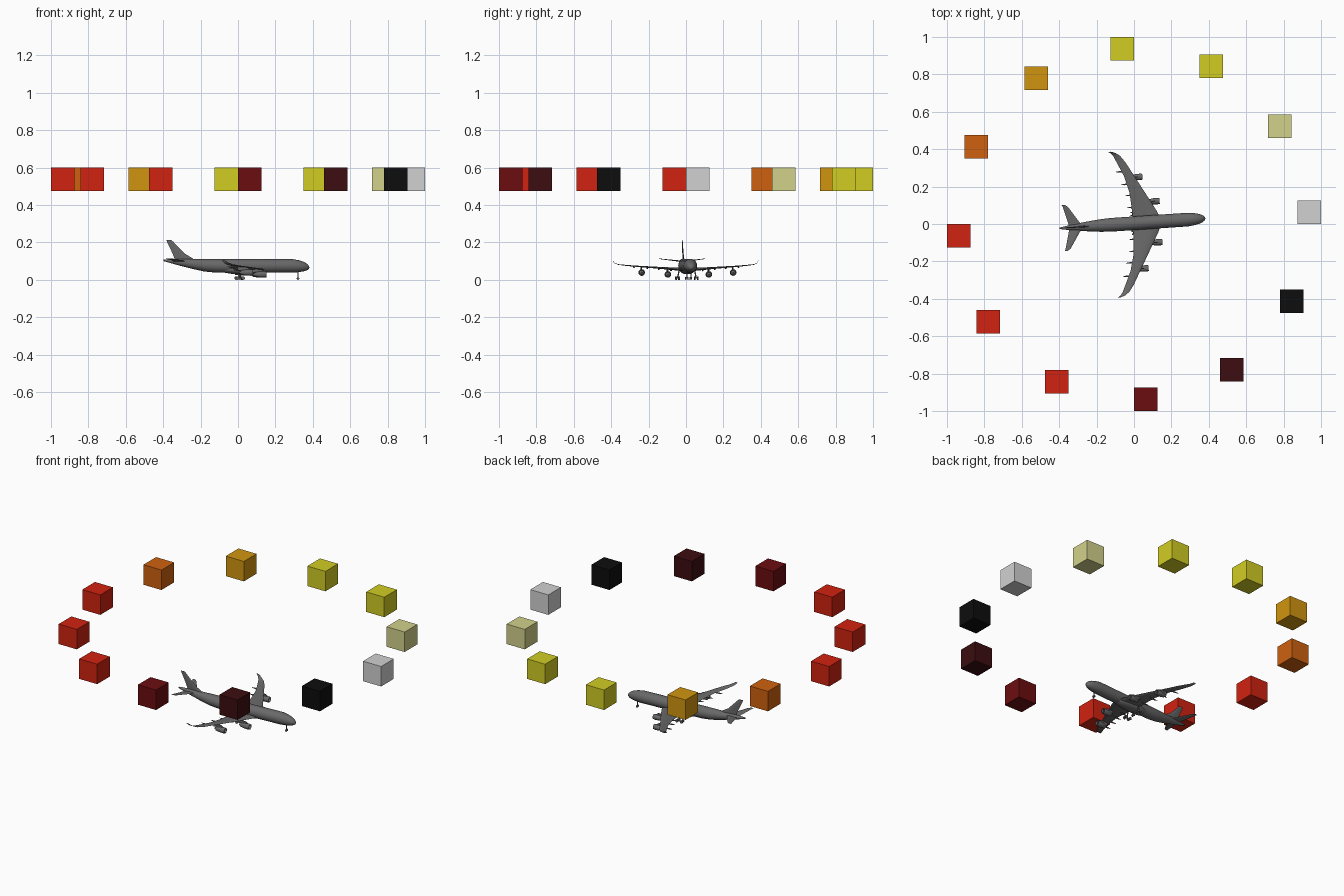
import bpy, bmesh
from math import sin, cos, pi, radians
from mathutils import Matrix, Vector

if "Cube" in bpy.data.objects:
    bpy.data.objects.remove(bpy.data.objects["Cube"])

TURN = radians(3.9)
PLACE = Matrix.Rotation(TURN, 4, 'Z') @ Matrix.Translation((0, 0.004, 0))


def material(name, r, g, b):
    m = bpy.data.materials.new(name)
    m.use_nodes = True
    m.diffuse_color = (r, g, b, 1)
    m.node_tree.nodes["Principled BSDF"].inputs["Base Color"].default_value = (r, g, b, 1)
    return m


white = material("soft_white", .64, .64, .64)
pale = material("pale_yellow", .64, .64, .26)
yellow = material("yellow", .64, .61, .017)
amber = material("amber", .64, .3, .005)
orange = material("orange", .62, .12, .005)
red = material("red", .64, .016, .005)
dark_red = material("dark_red", .15, .004, .005)
maroon = material("maroon", .045, .004, .005)
black = material("black", .004, .004, .004)
grey = material("aircraft_grey", .14, .14, .14)


def finish(bm, name, mat, matrix=PLACE, smooth=True):
    bmesh.ops.recalc_face_normals(bm, faces=bm.faces)
    mesh = bpy.data.meshes.new(name)
    bm.to_mesh(mesh)
    bm.free()
    mesh.materials.append(mat)
    ob = bpy.data.objects.new(name, mesh)
    bpy.context.collection.objects.link(ob)
    ob.matrix_world = matrix
    if smooth:
        bpy.ops.object.select_all(action='DESELECT')
        ob.select_set(True)
        bpy.context.view_layer.objects.active = ob
        bpy.ops.object.shade_smooth_by_angle(angle=radians(35))
    return ob


def loft(name, rings):
    """Skin a list of closed rings and cap both ends."""
    bm = bmesh.new()
    rows = [[bm.verts.new(p) for p in ring] for ring in rings]
    n = len(rows[0])
    for a, b in zip(rows, rows[1:]):
        for i in range(n):
            j = (i + 1) % n
            bm.faces.new((a[i], a[j], b[j], b[i]))
    bm.faces.new(rows[0])
    bm.faces.new(rows[-1])
    return finish(bm, name, grey)


def body(name, stations, y=0, sides=24, squash=1):
    """Round body along x from (x, centre z, radius) stations."""
    return loft(name, [[(x, y + r * cos(2 * pi * i / sides), z + squash * r * sin(2 * pi * i / sides))
                        for i in range(sides)] for x, z, r in stations])


# Airfoil outline as chord fraction and half thickness
FOIL = [(0, 0), (.06, .5), (.3, 1), (.65, .6), (1, .04), (.65, -.4), (.3, -.7), (.06, -.45)]


def blade(name, sections, side=1, upright=False):
    """Airfoil surface from (span, leading x, trailing x, height, thickness)."""
    rings = []
    for s, lead, trail, h, t in sections:
        ring = []
        for c, k in FOIL:
            x = lead + (trail - lead) * c
            ring.append((x, k * t, s) if upright else (x, side * s, h + k * t))
        rings.append(ring)
    return loft(name, rings)


def wheel(name, x, y, r, width):
    bm = bmesh.new()
    bmesh.ops.create_cone(bm, cap_ends=True, segments=16, radius1=r, radius2=r, depth=width,
                          matrix=Matrix.Translation((x, y, r)) @ Matrix.Rotation(pi / 2, 4, 'X'))
    finish(bm, name, grey)


def strut(name, a, b, r):
    a, b = Vector(a), Vector(b)
    d = b - a
    bm = bmesh.new()
    bmesh.ops.create_cone(bm, cap_ends=True, segments=10, radius1=r, radius2=r, depth=d.length,
                          matrix=Matrix.Translation((a + b) / 2) @ d.to_track_quat('Z', 'Y').to_matrix().to_4x4())
    finish(bm, name, grey)


# Ring of coloured cubes
cubes = [white, pale, yellow, yellow, amber, orange, red, red, red, dark_red, maroon, black]
for i, mat in enumerate(cubes):
    a = TURN + i * pi / 6
    bm = bmesh.new()
    bmesh.ops.create_cube(bm, size=.126)
    finish(bm, f"ring_cube_{i + 1}", mat,
           Matrix.Translation((.938 * cos(a), .938 * sin(a), .537)), smooth=False)

# Fuselage and belly fairing
body("fuselage", [(.383, .066, .002), (.378, .067, .011), (.367, .069, .019), (.35, .071, .026),
                  (.325, .073, .032), (.29, .075, .0365), (-.12, .075, .0365), (-.18, .078, .0335),
                  (-.25, .086, .026), (-.32, .095, .017), (-.37, .101, .009), (-.398, .104, .004)])
body("belly_fairing", [(.16, .056, .006), (.13, .055, .028), (.08, .054, .037), (-.02, .054, .037),
                       (-.07, .056, .028), (-.11, .058, .006)], squash=.65)

# Tail fin with a small fillet ahead of it
blade("tail_fin", [(.1, -.225, -.335, 0, .006), (.118, -.248, -.342, 0, .005), (.14, -.285, -.35, 0, .004),
                   (.205, -.348, -.381, 0, .003), (.214, -.358, -.384, 0, .001)], upright=True)

for side, word in ((1, "left"), (-1, "right")):
    # Main wing curving up to its raked tip
    blade(f"{word}_wing", [(0, .15, -.005, .052, .011), (.056, .127, -.005, .056, .009),
                           (.16, .07, -.012, .064, .006), (.255, .017, -.036, .071, .004),
                           (.326, -.022, -.068, .077, .003), (.365, -.05, -.086, .082, .002),
                           (.382, -.074, -.099, .09, .0015), (.39, -.096, -.113, .104, .001)], side)
    blade(f"{word}_tailplane", [(0, -.275, -.35, .098, .005), (.02, -.287, -.35, .1, .004),
                                (.112, -.347, -.374, .111, .002), (.123, -.362, -.379, .113, .001)], side)

    # Engines hung on pylons
    for place, x, y, z, top in (("inner", .085, .11, .029, .056), ("outer", .002, .245, .039, .067)):
        body(f"{word}_{place}_engine", [(x - .012, z, .004), (x, z, .009), (x, z, .012), (x + .025, z, .0165),
                                        (x + .05, z, .0175), (x + .06, z, .0155), (x + .06, z, .013),
                                        (x + .045, z, .012), (x + .053, z, .002)], side * y, 18)
        blade_sections = [(x + .052, z + .014, .002), (x + .03, top, .003), (x - .02, top + .002, .002)]
        loft(f"{word}_{place}_pylon", [[(px, side * y - w, z + .01), (px, side * y + w, z + .01),
                                        (px, side * y + w, pz), (px, side * y - w, pz)]
                                       for px, pz, w in blade_sections])

    # Flap track fairings behind the trailing edge
    for k, (x, y, z) in enumerate(((-.005, .085, .052), (-.01, .15, .058), (-.03, .21, .063), (-.052, .28, .069))):
        body(f"{word}_flap_fairing_{k + 1}", [(x + .035, z, .001), (x + .02, z - .002, .0045),
                                              (x - .005, z - .001, .004), (x - .026, z + .001, .001)],
             side * y, 8)

    # Main landing gear: two axles of paired wheels per leg
    strut(f"{word}_main_leg", (.01, side * .05, .01), (.012, side * .04, .058), .0035)
    strut(f"{word}_main_beam", (-.006, side * .05, .009), (.024, side * .05, .009), .0025)
    for k, x in enumerate((-.006, .024)):
        strut(f"{word}_main_axle_{k + 1}", (x, side * .042, .009), (x, side * .058, .009), .002)
        for j, off in enumerate((-.008, .008)):
            wheel(f"{word}_main_wheel_{k * 2 + j + 1}", x, side * .05 + off, .009, .006)
    wheel(f"{word}_centre_wheel", .01, side * .006, .008, .005)
    wheel(f"{word}_nose_wheel", .322, side * .005, .007, .004)

# Centre and nose gear legs
for name, x, r in (("centre", .01, .008), ("nose", .322, .007)):
    strut(f"{name}_gear_leg", (x, 0, r), (x, 0, .05), .003)
    strut(f"{name}_gear_axle", (x, -.006, r), (x, .006, r), .002)
